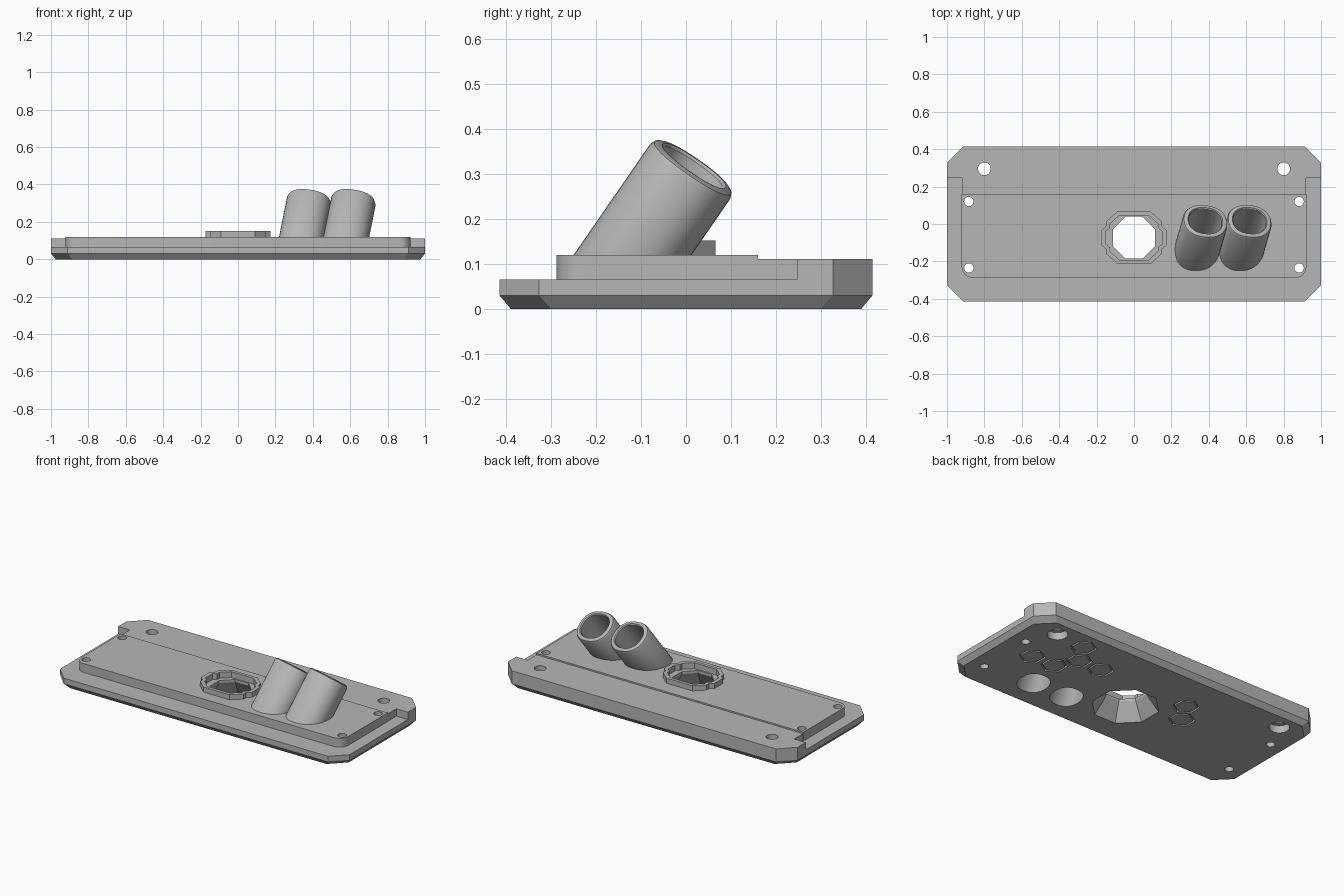
import bpy, bmesh, math
from mathutils import Vector

if "Cube" in bpy.data.objects:
    bpy.data.objects.remove(bpy.data.objects["Cube"])

gray = bpy.data.materials.new("plain_gray")
gray.diffuse_color = (0.47, 0.47, 0.47, 1)
gray.use_nodes = True
gray.node_tree.nodes["Principled BSDF"].inputs["Base Color"].default_value = gray.diffuse_color


def loft(name, rings, closed=False):
    """Skin a stack of equal-count rings; cap the ends or join last to first."""
    bm = bmesh.new()
    vs = [[bm.verts.new(p) for p in r] for r in rings]
    n = len(rings[0])
    pairs = list(zip(vs, vs[1:])) + ([(vs[-1], vs[0])] if closed else [])
    for a, b in pairs:
        for i in range(n):
            j = (i + 1) % n
            bm.faces.new((a[i], a[j], b[j], b[i]))
    if not closed:
        bm.faces.new(vs[0][::-1])
        bm.faces.new(vs[-1])
    bmesh.ops.recalc_face_normals(bm, faces=bm.faces)
    me = bpy.data.meshes.new(name)
    bm.to_mesh(me)
    bm.free()
    me.materials.append(gray)
    ob = bpy.data.objects.new(name, me)
    bpy.context.collection.objects.link(ob)
    return ob


def at(pts, z):
    return [(x, y, z) for x, y in pts]


def ngon(cx, cy, r, n, turn=0.0):
    return [(cx + r * math.cos(turn + 2 * math.pi * i / n),
             cy + r * math.sin(turn + 2 * math.pi * i / n)) for i in range(n)]


def prism(name, pts, z0, z1):
    return loft(name, [at(pts, z0), at(pts, z1)])


def boolean(target, tool, op):
    m = target.modifiers.new(op, 'BOOLEAN')
    m.operation, m.object, m.solver = op, tool, 'EXACT'
    bpy.context.view_layer.objects.active = target
    bpy.ops.object.modifier_apply(modifier=m.name)
    bpy.data.objects.remove(tool, do_unlink=True)


def clipped(hx, hy, c, z):
    """Rectangle with clipped corners."""
    q = [(hx, hy - c), (hx - c, hy), (c - hx, hy), (-hx, hy - c),
         (-hx, c - hy), (c - hx, -hy), (hx - c, -hy), (hx, c - hy)]
    return at(q, z)


# base slab with chamfered underside
plate = loft("base_plate", [clipped(0.975, 0.39, 0.09, 0),
                            clipped(1, 0.415, 0.088, 0.03),
                            clipped(1, 0.415, 0.088, 0.065)])

# thicker rear band
rear = [(1, 0.247), (1, 0.327), (0.912, 0.415), (-0.912, 0.415), (-1, 0.327),
        (-1, 0.247), (-0.92, 0.247), (-0.92, 0.14), (0.92, 0.14), (0.92, 0.247)]
boolean(plate, prism("rear_band", rear, 0.04, 0.111), 'UNION')

# raised panel with rounded front corners
panel = [(0.922, 0.16), (-0.922, 0.16)]
for sx, a0 in ((-1, 180), (1, 270)):
    for k in range(7):
        a = math.radians(a0 + 15 * k)
        panel.append((sx * 0.862 + 0.06 * math.cos(a), -0.228 + 0.06 * math.sin(a)))
boolean(plate, prism("raised_panel", panel, 0.05, 0.12), 'UNION')

# stepped collar around the central opening
CY = -0.073
quarter = [(0.175, 0.04), (0.15, 0.06), (0.15, 0.085), (0.09, 0.139)]
collar = quarter + [(-x, y) for x, y in quarter[::-1]]
collar += [(-x, -y) for x, y in collar]


def collar_pts(s):
    return [(x * s, CY + y * s) for x, y in collar]


boolean(plate, prism("collar", collar_pts(1), 0.1, 0.152), 'UNION')
boolean(plate, prism("recess", collar_pts(0.86), 0.115, 0.2), 'DIFFERENCE')

# flared octagonal opening
T8 = math.pi / 8
boolean(plate, loft("opening", [at(ngon(0, CY, r, 8, T8), z) for r, z in
                                ((0.195, -0.005), (0.121, 0.1), (0.121, 0.2))]), 'DIFFERENCE')

# screw holes, the rear pair counterbored from below
for s in (-1, 1):
    boolean(plate, prism("hole", ngon(s * 0.8, 0.295, 0.034, 24), -0.1, 0.3), 'DIFFERENCE')
    boolean(plate, prism("bore", ngon(s * 0.8, 0.295, 0.058, 24), -0.1, 0.045), 'DIFFERENCE')
    for y in (0.12, -0.235):
        boolean(plate, prism("hole", ngon(s * 0.883, y, 0.025, 20), -0.1, 0.3), 'DIFFERENCE')

# hexagon grooves on the underside
for x, y in ((0.75, 0.02), (0.595, 0.02), (0.52, 0.148), (0.365, 0.148),
             (0.595, 0.275), (-0.257, 0.14), (-0.33, 0.015)):
    o, i = ngon(x, y, 0.075, 6, math.pi / 6), ngon(x, y, 0.064, 6, math.pi / 6)
    groove = loft("groove", [at(o, -0.02), at(o, 0.012), at(i, 0.012), at(i, -0.02)], True)
    boolean(plate, groove, 'DIFFERENCE')

# two leaning tubes, bored through the plate
axis = Vector((0.2, 0.69, 1)).normalized()
V = Vector((0, 1, -0.69)).normalized()
U = V.cross(axis).normalized()


def oval(c, rx, ry, along=0.0, floor=None):
    pts = []
    for k in range(40):
        a = 2 * math.pi * k / 40
        ca, sa = math.cos(a), math.sin(a)
        e = 0.88
        p = (c + axis * along + U * rx * math.copysign(abs(ca) ** e, ca)
             + V * ry * math.copysign(abs(sa) ** e, sa))
        if floor is not None:  # slide along the axis to a level plane
            p = p + axis * ((floor - p.z) / axis.z)
        pts.append(p)
    return pts


tubes = []
for side, x in (("left", 0.382), ("right", 0.619)):
    c = Vector((x, 0.018, 0.318))
    boolean(plate, loft("bore", [oval(c, 0.089, 0.081, floor=-0.03),
                                 oval(c, 0.089, 0.081, floor=0.2)]), 'DIFFERENCE')
    tubes.append(loft(side + "_tube", [
        oval(c, 0.12, 0.108, floor=0.11),
        oval(c, 0.12, 0.108, -0.016), oval(c, 0.115, 0.103, -0.005),
        oval(c, 0.104, 0.093, 0), oval(c, 0.094, 0.085, 0),
        oval(c, 0.089, 0.081, -0.006), oval(c, 0.089, 0.081, floor=0.11)], True))

# smooth round walls, sharp edges elsewhere
bpy.ops.object.select_all(action='DESELECT')
for ob in [plate] + tubes:
    ob.select_set(True)
bpy.context.view_layer.objects.active = plate
bpy.ops.object.shade_smooth_by_angle(angle=math.radians(30))
